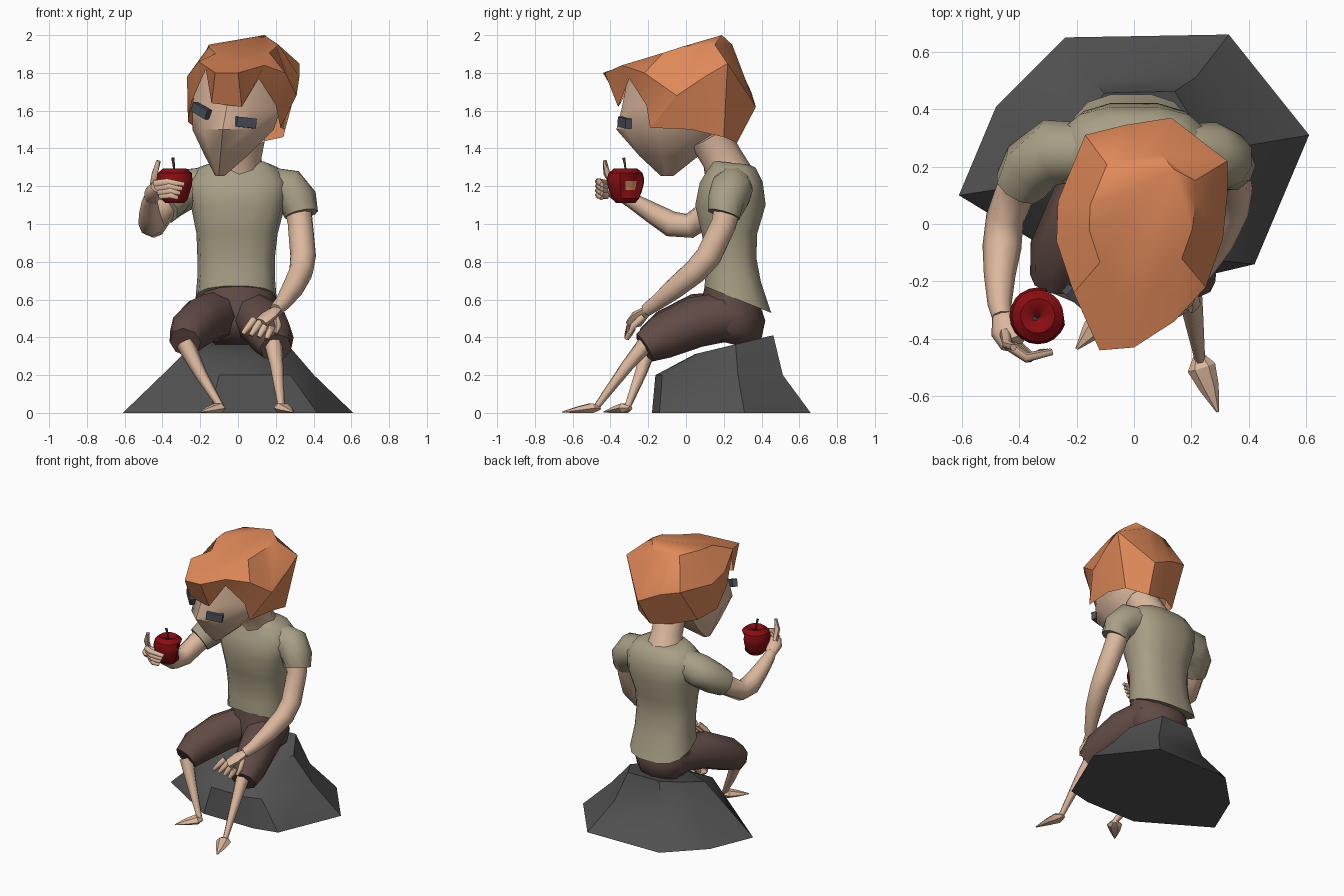
import bpy, bmesh, math
from mathutils import Vector, Matrix

if "Cube" in bpy.data.objects:
    bpy.data.objects.remove(bpy.data.objects["Cube"])

def material(name, r, g, b):
    m = bpy.data.materials.new(name)
    m.diffuse_color = (r, g, b, 1)
    m.use_nodes = True
    m.node_tree.nodes["Principled BSDF"].inputs["Base Color"].default_value = m.diffuse_color
    return m

SKIN = material("skin", 0.72, 0.48, 0.34)
HAIR = material("orange hair", 0.74, 0.25, 0.10)
SHIRT = material("khaki shirt", 0.39, 0.345, 0.235)
PANTS = material("brown trousers", 0.12, 0.07, 0.06)
ROCK = material("grey stone", 0.085, 0.085, 0.085)
RED = material("apple red", 0.25, 0.004, 0.006)
FLESH = material("apple flesh", 0.55, 0.23, 0.09)
DARK = material("dark eye", 0.07, 0.08, 0.10)
STEM = material("stem brown", 0.07, 0.045, 0.04)

def finish(bm, name, mats, angle=35):
    bmesh.ops.recalc_face_normals(bm, faces=bm.faces)
    me = bpy.data.meshes.new(name)
    bm.to_mesh(me)
    bm.free()
    ob = bpy.data.objects.new(name, me)
    bpy.context.collection.objects.link(ob)
    for m in mats:
        me.materials.append(m)
    bpy.ops.object.select_all(action='DESELECT')
    ob.select_set(True)
    bpy.context.view_layer.objects.active = ob
    bpy.ops.object.shade_smooth_by_angle(angle=math.radians(angle))
    return ob

def loft(rings, caps=(True, True)):
    """Skin a list of equally long point rings."""
    bm = bmesh.new()
    vs = [[bm.verts.new(p) for p in r] for r in rings]
    n = len(vs[0])
    for a, b in zip(vs, vs[1:]):
        for i in range(n):
            j = (i + 1) % n
            bm.faces.new((a[i], a[j], b[j], b[i]))
    if caps[0]:
        bm.faces.new(vs[0][::-1])
    if caps[1]:
        bm.faces.new(vs[-1])
    return bm

def tube(name, mat, path, n=8, flat=1.0, angle=60):
    """Round limb along (x, y, z, radius) points; flat squashes it upright."""
    pts = [Vector(p[:3]) for p in path]
    rings = []
    for i, p in enumerate(pts):
        t = (pts[min(i + 1, len(pts) - 1)] - pts[max(i - 1, 0)]).normalized()
        ref = Vector((0, 1, 0)) if abs(t.z) > 0.97 else Vector((0, 0, 1))
        side = t.cross(ref).normalized()
        up = side.cross(t)
        ring = []
        for k in range(n):
            a = 2 * math.pi * k / n
            q = p + path[i][3] * (math.cos(a) * side + math.sin(a) * flat * up)
            q.z = max(q.z, 0)
            ring.append(q)
        if rings:
            # start each ring at the corner nearest the last ring's first corner
            prev = rings[-1]
            s = min(range(n), key=lambda s: sum((ring[(k + s) % n] - prev[k]).length for k in range(n)))
            ring = ring[s:] + ring[:s]
        rings.append(ring)
    return finish(loft(rings), name, [mat], angle)

# stone seat: base outline pulled in twice
base = [(-.61, .10), (-.15, -.18), (.25, -.18), (.42, -.14),
        (.61, .31), (.33, .66), (-.24, .65), (-.48, .41)]
mid = [(x * .66, y * .9 if y < 0 else .2 + (y - .2) * .68, .2) for x, y in base]
top = [(x * .43, .2 + (y - .2) * (.57 if y > .2 else .4)) for x, y in base]
rings = [[(x, y, 0) for x, y in base], mid, [(x, y, .30 + .24 * y) for x, y in top]]
finish(loft(rings), "rock", [ROCK], 40)

# shirt body: (z, centre x, centre y, half width, half depth, tilt)
body = [(.60, -.01, .275, .215, .18, -.4), (.72, -.01, .25, .205, .15, -.2),
        (.82, -.01, .24, .205, .135, 0), (.95, -.005, .23, .215, .15, 0),
        (1.10, 0, .235, .25, .19, 0), (1.22, 0, .24, .27, .17, 0),
        (1.30, 0, .245, .21, .125, 0), (1.325, .01, .23, .14, .10, -.1)]
rings = []
for z, cx, cy, rx, ry, tilt in body:
    ring = []
    for k in range(14):
        c, s = math.cos(2 * math.pi * k / 14), math.sin(2 * math.pi * k / 14)
        x = rx * math.copysign(abs(c) ** .75, c)
        y = ry * math.copysign(abs(s) ** .75, s)
        ring.append((cx + x, cy + y, z + tilt * y))
    rings.append(ring)
finish(loft(rings), "shirt_body", [SHIRT], 60)
tube("sleeve_left", SHIRT, [(.13, .25, 1.21, .10), (.27, .24, 1.18, .115), (.32, .22, 1.12, .105), (.335, .2, 1.05, .09)], 10)
tube("sleeve_right", SHIRT, [(-.13, .25, 1.21, .10), (-.29, .25, 1.18, .115), (-.36, .2, 1.13, .105), (-.40, .13, 1.08, .09)], 10)

# trousers: hips and two thighs
rings = []
for z, cy, rx, ry in [(.37, .22, .13, .12), (.44, .23, .2, .17), (.53, .25, .21, .17), (.64, .24, .195, .14)]:
    rings.append([(rx * math.cos(k * math.pi / 6), cy + ry * math.sin(k * math.pi / 6),
                   z - .25 * ry * math.sin(k * math.pi / 6)) for k in range(12)])
finish(loft(rings), "trouser_hips", [PANTS], 60)
tube("trouser_left_leg", PANTS, [(.07, .27, .52, .13), (.13, .05, .48, .135), (.18, -.13, .40, .118), (.20, -.22, .345, .085)], 8)
tube("trouser_right_leg", PANTS, [(-.07, .27, .52, .13), (-.17, .05, .50, .13), (-.255, -.11, .43, .115), (-.28, -.20, .375, .085)], 8)

# shins and pointed feet
tube("shin_left", SKIN, [(.185, -.20, .38, .05), (.205, -.31, .25, .036), (.23, -.475, .03, .018)], 6)
tube("shin_right", SKIN, [(-.28, -.19, .37, .05), (-.20, -.24, .21, .034), (-.09, -.31, .03, .018)], 6)
tube("foot_left", SKIN, [(.225, -.455, .025, .018), (.235, -.50, .025, .05), (.262, -.57, .015, .035), (.292, -.655, .004, .005)], 6, .6, 30)
tube("foot_right", SKIN, [(-.08, -.295, .025, .018), (-.105, -.325, .025, .05), (-.15, -.375, .015, .035), (-.2, -.435, .004, .005)], 6, .6, 30)

# arms
tube("arm_left", SKIN, [(.31, .23, 1.13, .075), (.33, .2, 1.0, .07), (.345, .12, .83, .068), (.335, .05, .75, .066),
                        (.29, -.06, .66, .058), (.235, -.16, .58, .042), (.2, -.21, .545, .036)], 8)
tube("arm_right", SKIN, [(-.35, .21, 1.13, .075), (-.41, .12, 1.06, .07), (-.45, .02, .99, .066), (-.46, -.08, 1.0, .068),
                         (-.468, -.18, 1.06, .055), (-.468, -.28, 1.12, .042), (-.46, -.32, 1.14, .036)], 8)
tube("palm_left", SKIN, [(.205, -.2, .55, .034), (.165, -.245, .515, .055), (.12, -.275, .475, .052)], 8, .55)
tube("palm_right", SKIN, [(-.462, -.31, 1.13, .034), (-.445, -.37, 1.165, .055), (-.42, -.415, 1.195, .048)], 8, .75)

# fingers
def finger(name, *pts):
    tube(name, SKIN, [p + (r,) for p, r in zip(pts, (.019, .018, .012))], 6)

for i in range(4):
    finger("finger_left_%d" % i, (.085 + .032 * i, -.27 - .004 * i, .495 - .014 * i),
           (.055 + .036 * i, -.30, .455 - .012 * i), (.025 + .042 * i, -.315, .418 - .009 * i))
    finger("finger_right_%d" % i, (-.44 + .01 * i, -.42, 1.215 - .022 * i),
           (-.375 + .006 * i, -.465, 1.225 - .024 * i), (-.285 - .012 * i, -.445, 1.21 - .024 * i))
finger("thumb_left", (.20, -.23, .51), (.215, -.28, .46), (.2, -.3, .42))
finger("thumb_right", (-.45, -.38, 1.2), (-.44, -.42, 1.27), (-.42, -.43, 1.335))

# neck and wedge-shaped head
tube("neck", SKIN, [(.01, .23, 1.25, .13), (.02, .19, 1.35, .108), (.04, .12, 1.47, .11)], 10)
half = [(.55, -.75), (1, -.1), (.75, .7)]
section = [(0, -1)] + half + [(0, 1)] + [(-x, y) for x, y in half[::-1]]
yaw = Matrix.Rotation(math.radians(-12), 3, 'Z')
rings = []
for z, cx, cy, rx, ry in [(1.255, -.095, -.10, .025, .035), (1.36, -.06, -.09, .115, .16), (1.50, -.02, -.08, .22, .295),
                          (1.62, 0, -.06, .24, .285), (1.82, .01, -.05, .23, .255)]:
    rings.append([Vector((cx, cy, z)) + yaw @ Vector((x * rx, y * ry, 0)) for x, y in section])
finish(loft(rings), "head", [SKIN], 40)

# eye plates
for name, loc, turn, roll, w in [("eye_left", (.04, -.325, 1.537), 22, 6, .11), ("eye_right", (-.195, -.262, 1.60), -42, 24, .11)]:
    bm = bmesh.new()
    bmesh.ops.create_cube(bm, size=1)
    m = (Matrix.Translation(loc) @ Matrix.Rotation(math.radians(turn), 4, 'Z')
         @ Matrix.Rotation(math.radians(roll), 4, 'Y') @ Matrix.Diagonal((w, .035, .052, 1)))
    bmesh.ops.transform(bm, matrix=m, verts=bm.verts)
    finish(bm, name, [DARK])

# hair: zigzag hairline, widest ring, then an upper ring and a crown
hairline = [(.02, -.36, 1.62), (.11, -.30, 1.77), (.20, -.21, 1.63), (.225, -.19, 1.51), (.25, .03, 1.50),
            (.24, .20, 1.46), (.10, .27, 1.43), (-.06, .25, 1.46), (-.20, .15, 1.49), (-.265, .02, 1.54),
            (-.245, -.12, 1.65), (-.17, -.26, 1.82), (-.14, -.345, 1.64)]
widest = [(.0, -.43, 1.80), (.14, -.34, 1.84), (.25, -.22, 1.80), (.31, -.05, 1.68), (.325, .10, 1.78),
          (.325, .22, 1.85), (.13, .37, 1.62), (-.03, .345, 1.70), (-.17, .31, 1.74), (-.265, .08, 1.74),
          (-.27, -.06, 1.78), (-.21, -.24, 1.86), (-.12, -.44, 1.80)]
upper = [(x + (.03 - x) * .38, y + (.04 - y) * .38, min(1.95, 1.95 + .2 * y)) for x, y, z in widest]
bm = loft([hairline, widest, upper], (False, False))
n = len(hairline)
rim = list(bm.verts)[2 * n:]
crown = bm.verts.new((.14, .19, 2.0))
for i in range(n):
    bm.faces.new((rim[i], rim[(i + 1) % n], crown))
finish(bm, "hair", [HAIR], 32)

# apple turned from a profile, with one bite taken out
centre, bite = Vector((-.335, -.32, 1.205)), Vector((-.245, -.275, 1.2))
profile = [(.02, -.075), (.05, -.095), (.072, -.07), (.085, -.035), (.095, 0), (.099, .03), (.09, .065), (.06, .09), (.03, .085), (.008, .065)]
rings = [[centre + Vector((r * math.cos(k * math.pi / 10), r * math.sin(k * math.pi / 10), z)) for k in range(20)] for r, z in profile]
bm = loft(rings)
bitten = {v for v in bm.verts if (v.co - bite).length < .066}
for f in bm.faces:
    if sum(v in bitten for v in f.verts) >= 3:
        f.material_index = 1
for v in bitten:
    v.co = v.co.lerp(centre, .28)
finish(bm, "apple", [RED, FLESH], 35)
tube("apple_stem", STEM, [(-.335, -.32, 1.26, .006), (-.34, -.322, 1.31, .006), (-.345, -.33, 1.35, .009)], 6)
